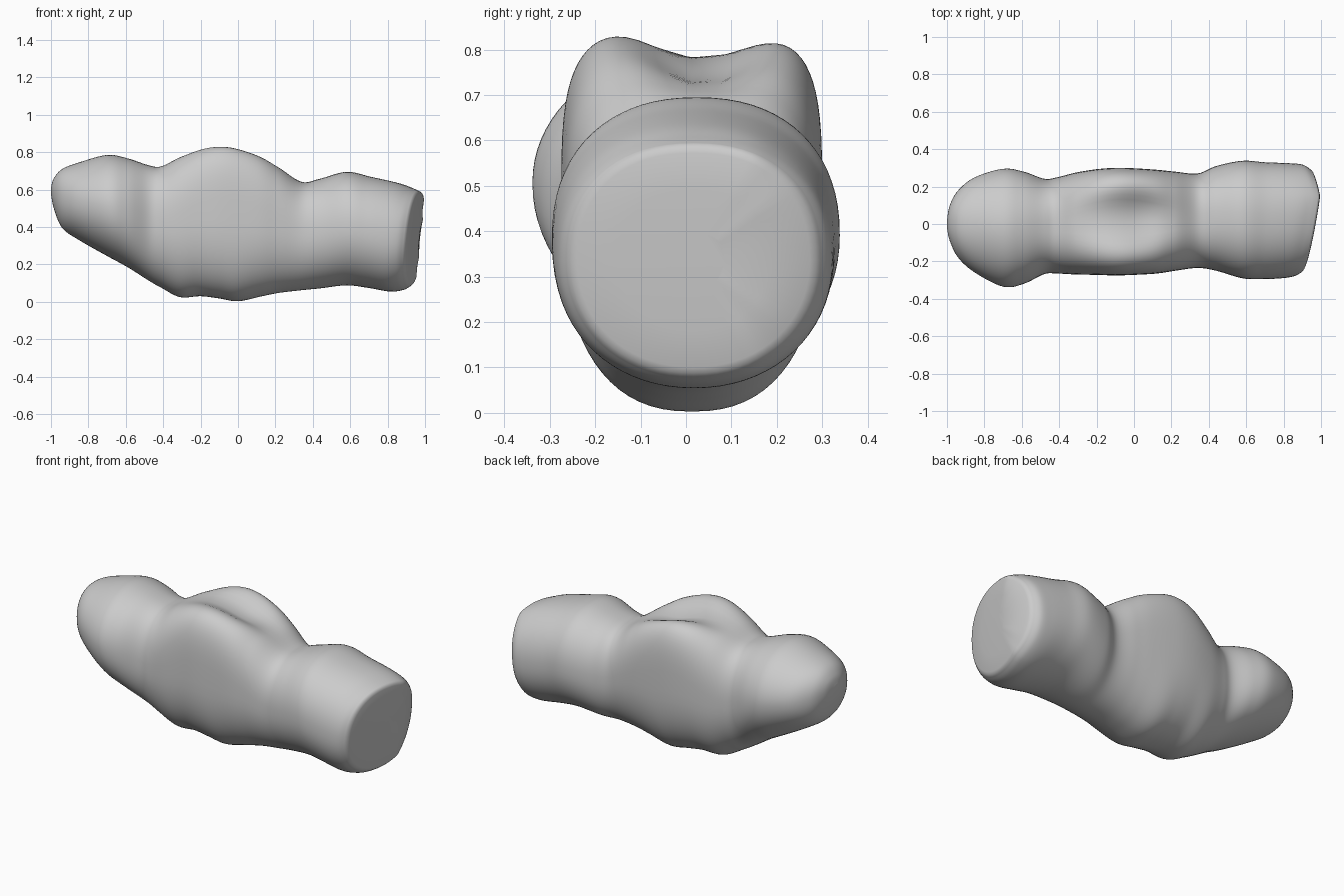
import bpy, bmesh, math

# Body sections along x: x, z bottom, z top, y front, y back
SECTIONS = [
    (-1.00, 0.58, 0.61, -0.02, 0.02),
    (-0.985, 0.50, 0.66, -0.09, 0.10),
    (-0.94, 0.395, 0.71, -0.18, 0.18),
    (-0.85, 0.33, 0.745, -0.26, 0.25),
    (-0.70, 0.245, 0.785, -0.335, 0.295),
    (-0.59, 0.185, 0.767, -0.32, 0.28),
    (-0.48, 0.115, 0.732, -0.268, 0.242),
    (-0.41, 0.075, 0.73, -0.265, 0.25),
    (-0.31, 0.025, 0.79, -0.27, 0.275),
    (-0.20, 0.03, 0.838, -0.272, 0.293),
    (-0.10, 0.018, 0.855, -0.275, 0.30),
    (0.00, 0.003, 0.845, -0.272, 0.298),
    (0.12, 0.028, 0.805, -0.265, 0.29),
    (0.22, 0.048, 0.742, -0.25, 0.28),
    (0.34, 0.062, 0.65, -0.235, 0.27),
    (0.44, 0.072, 0.66, -0.25, 0.31),
    (0.58, 0.088, 0.695, -0.29, 0.338),
    (0.70, 0.075, 0.668, -0.295, 0.33),
    (0.83, 0.055, 0.635, -0.29, 0.325),
    (0.90, 0.062, 0.608, -0.28, 0.318),
    (0.935, 0.08, 0.593, -0.262, 0.295),
]
SEG, SUB = 72, 6


def spline(p, i, t):
    """Catmull-Rom point between sections i and i+1."""
    a, b, c, d = (p[min(max(k, 0), len(p) - 1)] for k in (i - 1, i, i + 1, i + 2))
    return [0.5 * (2 * q + (r - o) * t + (2 * o - 5 * q + 4 * r - s) * t * t
                   + (3 * q - o - 3 * r + s) * t ** 3)
            for o, q, r, s in zip(a, b, c, d)]


def bump(v, centre, width):
    return math.exp(-((v - centre) / width) ** 2)


def spow(v, e):
    return math.copysign(abs(v) ** e, v)


def ring(sec, scale=1.0, push=0.0):
    x, zb, zt, y0, y1 = sec
    cy, cz = (y0 + y1) / 2, (zb + zt) / 2
    mid = bump(x, -0.06, 0.27)
    left = bump(x, -0.75, 0.2)
    pts = []
    for k in range(SEG):
        a = 2 * math.pi * k / SEG
        c, s = math.cos(a), math.sin(a)
        # boxier upper half in the middle lobe, rounder elsewhere
        e = 2 / ((2.25 + 1.7 * mid - 0.3 * left) if s > 0 else (2.1 + 0.3 * mid))
        y = cy + scale * (y1 - y0) / 2 * spow(c, e)
        z = cz + scale * (zt - zb) / 2 * spow(s, e)
        # dished hollow on top of the middle lobe
        if s > 0:
            z -= s * (0.10 * bump(x, 0.03, 0.2) * bump(y, 0.04, 0.14)
                      + 0.03 * bump(x, -0.2, 0.16) * bump(y, 0.02, 0.14))
        # skewed flat end
        f = min(max((x - 0.55) / 0.4, 0), 1)
        f = f * f * (3 - 2 * f)
        skew = 0.18 * y - 0.35 * max(y - 0.15, 0) + 0.10 * (z - 0.33)
        pts.append((x + push + f * skew, y, z))
    return pts


rings = [ring(spline(SECTIONS, i, j / SUB))
         for i in range(len(SECTIONS) - 1) for j in range(SUB)]
# Rounded rim and flat end face
rings += [ring(SECTIONS[-1], s, p) for s, p in
          ((1, 0), (0.97, 0.008), (0.92, 0.012), (0.6, 0.016), (0.25, 0.018))]

bm = bmesh.new()
loops = [[bm.verts.new(p) for p in r] for r in rings]
for a, b in zip(loops, loops[1:]):
    for k in range(SEG):
        n = (k + 1) % SEG
        bm.faces.new((a[k], a[n], b[n], b[k]))
bm.faces.new(loops[0])
bm.faces.new(loops[-1])
bmesh.ops.recalc_face_normals(bm, faces=bm.faces)

mesh = bpy.data.meshes.new("lumpy_body")
bm.to_mesh(mesh)
bm.free()
body = bpy.data.objects.new("lumpy_body", mesh)
bpy.context.collection.objects.link(body)
for poly in mesh.polygons:
    poly.use_smooth = True
